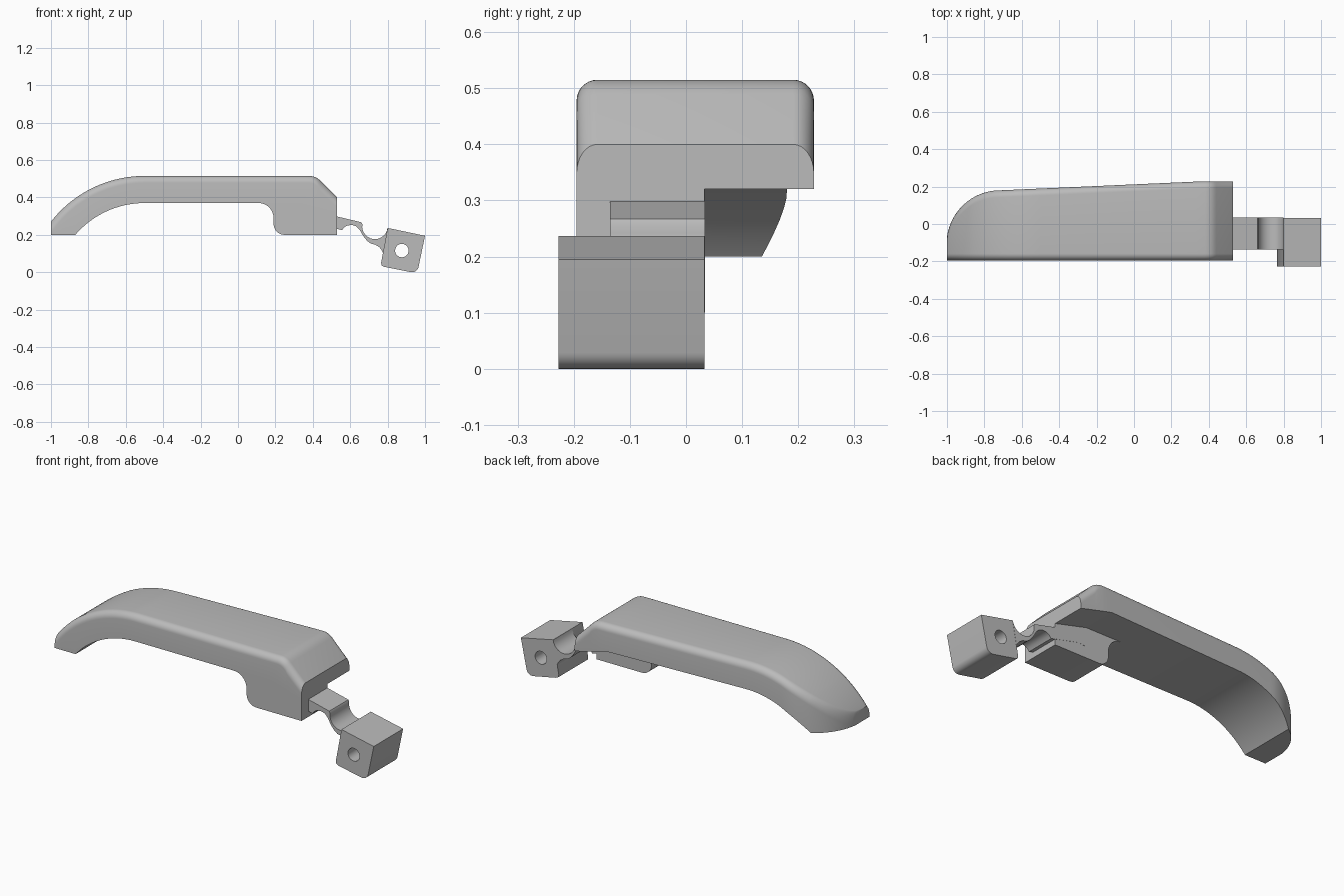
import bpy, bmesh
from math import sin, cos, pi, sqrt, radians

cube = bpy.data.objects.get("Cube")
if cube:
    bpy.data.objects.remove(cube, do_unlink=True)

grey = bpy.data.materials.new("grey plastic")
grey.use_nodes = True
grey.diffuse_color = (0.5, 0.5, 0.5, 1)
grey.node_tree.nodes["Principled BSDF"].inputs["Base Color"].default_value = (0.5, 0.5, 0.5, 1)

FRONT, BACK = -0.195, 0.033


def finish(name, bm):
    bmesh.ops.recalc_face_normals(bm, faces=bm.faces)
    mesh = bpy.data.meshes.new(name)
    bm.to_mesh(mesh)
    bm.free()
    mesh.materials.append(grey)
    obj = bpy.data.objects.new(name, mesh)
    bpy.context.collection.objects.link(obj)
    return obj


def smooth(obj):
    bpy.ops.object.select_all(action='DESELECT')
    obj.select_set(True)
    bpy.context.view_layer.objects.active = obj
    bpy.ops.object.shade_smooth_by_angle(angle=radians(30))


def loft(name, rings):
    bm = bmesh.new()
    loops = [[bm.verts.new(p) for p in ring] for ring in rings]
    n = len(loops[0])
    for a, b in zip(loops, loops[1:]):
        for i in range(n):
            j = (i + 1) % n
            bm.faces.new((a[i], a[j], b[j], b[i]))
    bm.faces.new(loops[0])
    bm.faces.new(loops[-1][::-1])
    return finish(name, bm)


def extrude(name, profile, y0, y1):
    return loft(name, [[(x, y, z) for x, z in profile] for y in (y0, y1)])


def arc(cx, cz, r, start, end, n=10):
    angles = [radians(start + (end - start) * i / n) for i in range(n + 1)]
    return [(cx + r * cos(a), cz + r * sin(a)) for a in angles]


# Height and width of the grip along its length
def top(x):
    if x < -0.5:
        return 0.515 - 0.633 + sqrt(0.633 ** 2 - (x + 0.5) ** 2)
    if x < 0.38:
        return 0.515
    if x < 0.44:
        return 0.43 + sqrt(0.085 ** 2 - (x - 0.38) ** 2)
    return 0.93 - x


def bottom(x):
    if x < -0.87:
        return 0.2
    if x < -0.5:
        return 0.37 - 0.4876 + sqrt(0.4876 ** 2 - (x + 0.5) ** 2)
    return 0.37 - 0.25 * max(0, x - 0.33)


def back(x):
    if x < -0.715:
        return -0.107 + sqrt(max(0, 0.2875 ** 2 - (x + 0.715) ** 2))
    return min(0.228, 0.18 + 0.0445 * (x + 0.715))


def section(x):
    slope = (top(x + 0.001) - top(x - 0.001)) / 0.002 if x > -0.99 else 1.2
    r = 0.037
    rz = min(r * sqrt(1 + slope ** 2), (top(x) - bottom(x)) * 0.9)
    y0, y1, z = FRONT, back(x), top(x)
    steps = [pi / 2 * i / 8 for i in range(9)]
    ring = [(x, y0, bottom(x))]
    ring += [(x, y0 + r - r * cos(a), z - rz + rz * sin(a)) for a in steps]
    ring += [(x, y1 - r + r * cos(a), z - rz + rz * sin(a)) for a in reversed(steps)]
    return ring + [(x, y1, bottom(x))]


# Curved grip with rounded upper edges
stations = [-1, -0.87, 0.33, 0.53]
stations += [-0.715 - 0.2875 * cos(radians(a)) for a in range(12, 91, 6)]
stations += [-0.715 + 0.215 * i / 8 for i in range(1, 9)]
stations += [0.38 + 0.06 * i / 6 for i in range(7)]
smooth(loft("grip", [section(x) for x in sorted(stations)]))

# Mounting foot under the front half of the right end
foot = [(0.53, 0.2), (0.53, 0.32), (0.33, 0.37)]
foot += arc(0.11, 0.29, 0.08, 90, 0) + arc(0.25, 0.26, 0.06, 180, 270)
smooth(extrude("foot", foot, FRONT, BACK))

# Thin hinge neck, running into the foot
neck = [(0.31, 0.335), (0.34, 0.342), (0.53, 0.298), (0.66, 0.267)]
neck += arc(0.732, 0.245, 0.068, 170, 353, 14)
neck += [(0.80, 0.237), (0.776, 0.1), (0.77, 0.115), (0.757, 0.133), (0.735, 0.147)]
neck += [(0.71, 0.153), (0.69, 0.168), (0.67, 0.193), (0.65, 0.228), (0.632, 0.246)]
neck += [(0.61, 0.253), (0.585, 0.25), (0.567, 0.24), (0.556, 0.225), (0.53, 0.232)]
neck += [(0.38, 0.268), (0.34, 0.262), (0.31, 0.28), (0.30, 0.31)]
smooth(extrude("hinge_neck", neck, -0.135, BACK + 0.001))

# Tilted pivot block with a through hole
block = [(0.80, 0.237), (0.765, 0.05), (0.768, 0.036), (0.782, 0.029)]
block += arc(0.93, 0.036, 0.036, 258, 348, 8) + [(1.0, 0.195)]
pivot = extrude("pivot_block", block, -0.227, BACK)
cutter = extrude("hole_cutter", arc(0.876, 0.116, 0.036, 0, 350, 35), -0.4, 0.3)
cutter.hide_render = True
cut = pivot.modifiers.new("hole", 'BOOLEAN')
cut.operation = 'DIFFERENCE'
cut.solver = 'EXACT'
cut.object = cutter
bpy.ops.object.select_all(action='DESELECT')
pivot.select_set(True)
bpy.context.view_layer.objects.active = pivot
bpy.ops.object.modifier_apply(modifier="hole")
bpy.data.objects.remove(cutter, do_unlink=True)
smooth(pivot)
